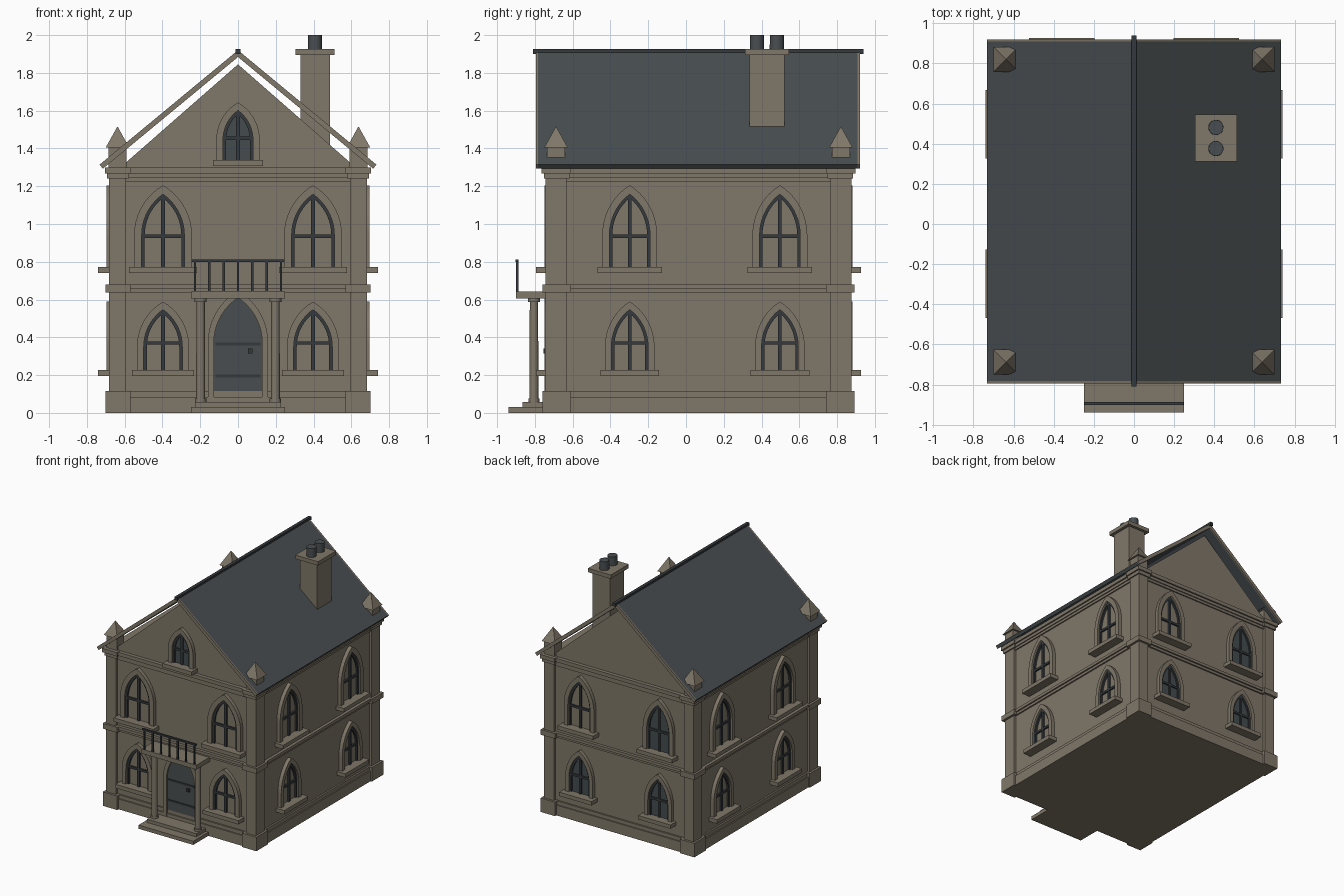
import bpy, bmesh, math
from mathutils import Matrix, Vector

if "Cube" in bpy.data.objects:
    bpy.data.objects.remove(bpy.data.objects["Cube"])

CY = 0.066              # centre of the house body in y
HX, HY = 0.665, 0.786   # wall half sizes


def mat(name, rgb):
    m = bpy.data.materials.new(name)
    m.diffuse_color = (*rgb, 1)
    m.use_nodes = True
    m.node_tree.nodes["Principled BSDF"].inputs["Base Color"].default_value = m.diffuse_color
    return m


STONE = mat("stone", (0.215, 0.185, 0.14))
SLATE = mat("slate", (0.066, 0.076, 0.081))
IRON = mat("dark_iron", (0.035, 0.041, 0.045))
GLASS = mat("dark_glass", (0.058, 0.07, 0.077))
I4 = Matrix.Identity(4)


def finish(bm, name, m, M=I4):
    bmesh.ops.recalc_face_normals(bm, faces=bm.faces)
    bm.transform(M)
    me = bpy.data.meshes.new(name)
    bm.to_mesh(me)
    bm.free()
    me.materials.append(m)
    ob = bpy.data.objects.new(name, me)
    bpy.context.collection.objects.link(ob)
    return ob


def box(name, x0, x1, y0, y1, z0, z1, m=STONE, M=I4):
    bm = bmesh.new()
    bmesh.ops.create_cube(bm, size=1)
    for v in bm.verts:
        v.co = Vector(((x0 + x1) / 2 + v.co.x * (x1 - x0),
                       (y0 + y1) / 2 + v.co.y * (y1 - y0),
                       (z0 + z1) / 2 + v.co.z * (z1 - z0)))
    return finish(bm, name, m, M)


def cone(name, x, y, z0, z1, r0, r1, n, m, turn=0.0, M=I4):
    bm = bmesh.new()
    bmesh.ops.create_cone(bm, cap_ends=True, segments=n, radius1=r0, radius2=r1, depth=z1 - z0)
    bmesh.ops.remove_doubles(bm, verts=bm.verts, dist=1e-5)
    T = Matrix.Translation((x, y, (z0 + z1) / 2)) @ Matrix.Rotation(turn, 4, 'Z')
    ob = finish(bm, name, m, M @ T)
    if n > 8:
        for p in ob.data.polygons:
            p.use_smooth = abs(p.normal.z) < 0.9
    return ob


def prism(name, polys, y0, y1, m, M=I4):
    """Extrude x-z polygons from y0 to y1."""
    bm = bmesh.new()
    for poly in polys:
        for p in poly:
            bm.verts.new((p[0], y0, p[1]))
        bm.verts.ensure_lookup_table()
        bm.faces.new(bm.verts[-len(poly):])
    bmesh.ops.remove_doubles(bm, verts=bm.verts, dist=1e-6)
    ext = bmesh.ops.extrude_face_region(bm, geom=bm.faces[:])
    for v in ext['geom']:
        if isinstance(v, bmesh.types.BMVert):
            v.co.y = y1
    return finish(bm, name, m, M)


def arch(hw, z0, spring, inset=0.0, n=9):
    """Pointed arch outline, offset inwards by inset."""
    R = 2 * hw - inset
    tmax = math.acos(hw / R)
    right = [(hw - inset, z0)]
    for i in range(n + 1):
        t = tmax * i / n
        right.append((R * math.cos(t) - hw, spring + R * math.sin(t)))
    return right + [(-x, z) for x, z in reversed(right[:-1])]


def arch_ring(name, hw, z0, spring, a, b, depth, m, M):
    o, i = arch(hw, z0, spring, a), arch(hw, z0, spring, b)
    quads = [(o[k], o[k + 1], i[k + 1], i[k]) for k in range(len(o) - 1)]
    prism(name, quads, 0.01, -depth, m, M)


def window(name, M, u, z0, spring, hw, wall, sill, mid, s=1.0, pane=False):
    M = M @ Matrix.Translation((u, 0, 0)) @ Matrix.Diagonal((s, 1, 1, 1))
    b = wall + 0.016
    arch_ring(name + "_surround", hw, z0, spring, 0, wall, 0.03, STONE, M)
    arch_ring(name + "_frame", hw, z0, spring, wall, b, 0.015, IRON, M)
    top = spring + math.sqrt((2 * hw - b) ** 2 - hw ** 2)
    box(name + "_mullion", -0.01, 0.01, -0.014, 0.01, z0, top, IRON, M)
    w = hw - b
    box(name + "_crossbar", -w, w, -0.014, 0.01, mid - 0.009, mid + 0.009, IRON, M)
    box(name + "_sill", -sill, sill, -0.075, 0.01, z0 - 0.032, z0, STONE, M)
    if pane:
        prism(name + "_pane", [arch(hw, z0, spring, wall)], 0.004, -0.004, GLASS, M)


def wall_frame(turn, x, y):
    return Matrix.Translation((x, y, 0)) @ Matrix.Rotation(math.radians(turn), 4, 'Z')


FRONT = wall_frame(0, 0, CY - HY)
BACK = wall_frame(180, 0, CY + HY)
RIGHT = wall_frame(90, HX, 0)
LEFT = wall_frame(-90, -HX, 0)

# Walls and gable
box("walls", -HX, HX, CY - HY, CY + HY, 0, 1.29)
prism("gable", [[(-0.593, 1.28), (0.593, 1.28), (0.593, 1.326), (0, 1.845), (-0.593, 1.326)]],
      CY - HY, CY + HY, STONE)


# Plinth, belt and cornice bands, with bolder blocks at the corners
def band(name, z0, z1, out):
    box(name, -HX - out, HX + out, CY - HY - out, CY + HY + out, z0, z1)


band("plinth", 0, 0.085, 0.024)
band("plinth_moulding", 0.085, 0.115, 0.014)
band("belt_lower", 0.637, 0.657, 0.012)
band("belt_upper", 0.657, 0.68, 0.024)
band("cornice_bed", 1.225, 1.245, 0.010)
band("cornice_lower", 1.245, 1.268, 0.018)
band("cornice_upper", 1.268, 1.298, 0.03)


def corner(name, inner, out, z0, z1):
    for sx in (-1, 1):
        for sy in (-1, 1):
            xs = sorted((sx * (0.593 - inner), sx * (0.683 + out)))
            ys = sorted((CY + sy * (0.699 - inner), CY + sy * (0.809 + out)))
            box(name, *xs, *ys, z0, z1)


corner("pilaster", 0, 0, 0.05, 1.27)
corner("pilaster_base", 0.023, 0.018, 0, 0.115)
corner("pilaster_belt", 0.023, 0.018, 0.637, 0.68)
corner("pilaster_neck", 0.015, 0.01, 1.24, 1.268)
corner("pilaster_cap", 0.023, 0.022, 1.268, 1.3)

# Windows on all four sides
for side, M, us, s in (("front", FRONT, (-0.397, 0.397), 1.0),
                       ("right", RIGHT, (-0.298, 0.497), 0.95),
                       ("left", LEFT, (0.298, -0.497), 0.95),
                       ("back", BACK, (-0.36, 0.36), 0.9)):
    for u in us:
        back = side == "back"
        window(side + "_upper_window", M, u, 0.772, 0.94, 0.153, 0.04, 0.18, 0.935, s,
               back and u > 0)
        window(side + "_lower_window", M, u, 0.228, 0.35, 0.138, 0.036, 0.164, 0.37, s, back)
window("gable_window", FRONT, 0, 1.34, 1.445, 0.115, 0.036, 0.133, 1.455, 1.0, True)

# Door with straps and knob
arch_ring("door_surround", 0.16, 0.06, 0.37, 0, 0.032, 0.03, STONE, FRONT)
prism("door", [arch(0.16, 0.115, 0.37, 0.032)], 0.004, -0.018, SLATE, FRONT)
for z in (0.195, 0.365):
    box("door_strap", -0.118, 0.118, -0.024, 0, z - 0.007, z + 0.007, IRON, FRONT)
box("door_knob", 0.054, 0.078, -0.034, 0, 0.315, 0.34, IRON, FRONT)

# Porch steps, columns and balcony
box("lower_step", -0.25, 0.25, -0.94, -0.73, 0, 0.03)
box("upper_step", -0.225, 0.225, -0.865, -0.73, 0.03, 0.057)
box("balcony_floor", -0.25, 0.25, -0.9, -0.71, 0.605, 0.642)
for x in (-0.198, 0.198):
    cone("porch_column", x, -0.805, 0.05, 0.6, 0.024, 0.022, 16, STONE)
    cone("column_base", x, -0.805, 0.055, 0.075, 0.03, 0.03, 16, STONE)
    cone("column_capital", x, -0.805, 0.587, 0.606, 0.032, 0.032, 16, STONE)
for i in range(7):
    x = -0.228 + 0.076 * i
    box("baluster", x - 0.006, x + 0.006, -0.9, -0.888, 0.64, 0.803, IRON)
box("balcony_rail", -0.246, 0.246, -0.902, -0.886, 0.8, 0.813, IRON)

# Roof slabs, bargeboards and ridge
for sx in (-1, 1):
    prof = [[(0, 1.92), (sx * 0.733, 1.314), (sx * 0.715, 1.293), (0, 1.884)]]
    prism("roof_slope", prof, -0.783, 0.908, SLATE)
    prism("front_bargeboard", prof, -0.795, -0.783, STONE)
    prism("back_bargeboard", prof, 0.908, 0.92, STONE)
box("ridge_cap", -0.013, 0.013, -0.81, 0.94, 1.9, 1.926, IRON)

# Corner pinnacles
for x in (-0.638, 0.638):
    for y in (CY - 0.754, CY + 0.754):
        box("pinnacle_block", x - 0.048, x + 0.048, y - 0.048, y + 0.048, 1.295, 1.41)
        cone("pinnacle", x, y, 1.405, 1.517, 0.062 * math.sqrt(2), 0, 4, STONE, math.pi / 4)

# Chimney
box("chimney", 0.33, 0.487, 0.337, 0.522, 1.296, 1.9)
box("chimney_cap", 0.304, 0.512, 0.312, 0.546, 1.895, 1.927)
for y in (0.376, 0.481):
    cone("chimney_pot", 0.408, y, 1.92, 2.0, 0.038, 0.037, 16, SLATE)
